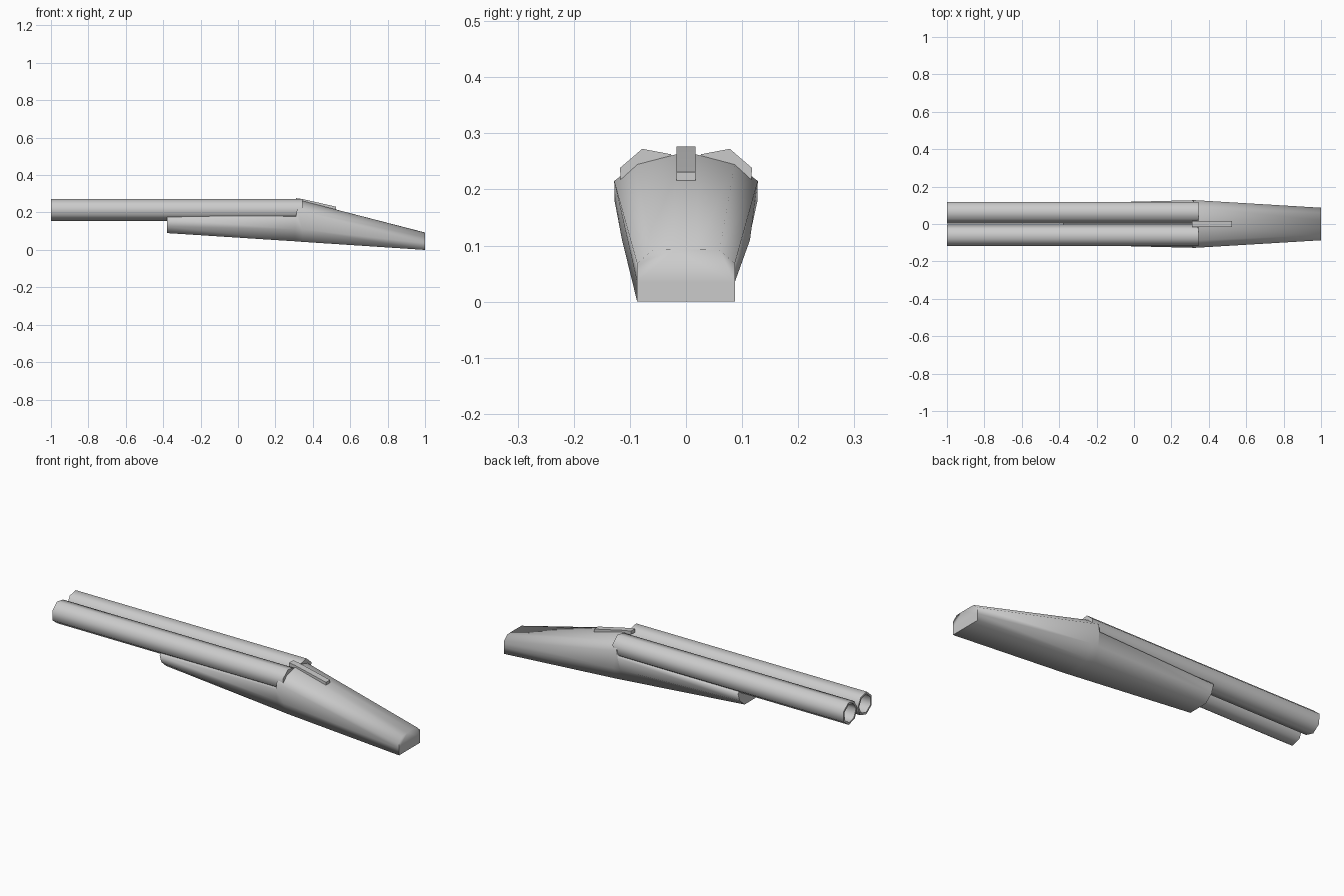
import bpy, bmesh, math

if "Cube" in bpy.data.objects:
    bpy.data.objects.remove(bpy.data.objects["Cube"])


def make_object(name, bm, angle):
    bmesh.ops.recalc_face_normals(bm, faces=bm.faces)
    mesh = bpy.data.meshes.new(name)
    bm.to_mesh(mesh)
    bm.free()
    ob = bpy.data.objects.new(name, mesh)
    bpy.context.collection.objects.link(ob)
    bpy.ops.object.select_all(action='DESELECT')
    ob.select_set(True)
    bpy.context.view_layer.objects.active = ob
    bpy.ops.object.shade_smooth_by_angle(angle=math.radians(angle))
    return ob


def loft(name, rings, angle):
    """Skin a list of closed point rings and cap both ends."""
    bm = bmesh.new()
    loops = [[bm.verts.new(p) for p in ring] for ring in rings]
    n = len(loops[0])
    for a, b in zip(loops, loops[1:]):
        for i in range(n):
            j = (i + 1) % n
            bm.faces.new((a[i], a[j], b[j], b[i]))
    bm.faces.new(loops[0])
    bm.faces.new(loops[-1])
    return make_object(name, bm, angle)


def mirrored_ring(half):
    """Close a half section (x, y, z) across the y = 0 plane."""
    return half + [(x, -y, z) for x, y, z in reversed(half)]


# Stock and fore-end: one body lofted along x, stepping up at the breech
sections = [
    [(-.38, .055, .09), (-.38, .095, .125), (-.38, .110, .165), (-.38, .095, .183), (-.38, .02, .183)],
    [(.305, .083, .046), (.305, .112, .11), (.31, .127, .178), (.31, .095, .183), (.31, .02, .183)],
    [(.345, .084, .043), (.345, .114, .11), (.315, .128, .215), (.335, .087, .247), (.345, .02, .262)],
    [(1, .087, 0), (1, .087, .035), (1, .087, .068), (1, .06, .092), (1, .02, .093)],
]
loft("stock_body", [mirrored_ring(s) for s in sections], 80)

# Paired barrels: seven-sided tubes with an open bore
SIDES, CY, CZ = 7, .0625, .2145


def barrel_ring(x, r, side):
    ring = []
    for i in range(SIDES):
        a = math.radians(75) + math.tau * i / SIDES
        ring.append((x, side * (CY - r * math.cos(a)), CZ + r * math.sin(a)))
    return ring


for label, side in (("left", 1), ("right", -1)):
    rings = [barrel_ring(x, r, side)
             for x, r in ((.345, .06), (-1, .06), (-1, .049), (-.2, .049))]
    # angles are measured from the inner side of each barrel
    for ring in rings:
        for i, (x, y, z) in enumerate(ring):
            ring[i] = (x, side * 2 * CY - y, z)
    loft(label + "_barrel", rings, 60)

# Opening lever lying on the top of the stock
top = [(.31, .277), (.345, .272), (.525, .231)]
under = [(.525, .216), (.345, .255), (.31, .258)]
loft("opening_lever", [[(x, y, z) for x, z in top + under] for y in (-.017, .017)], 30)
